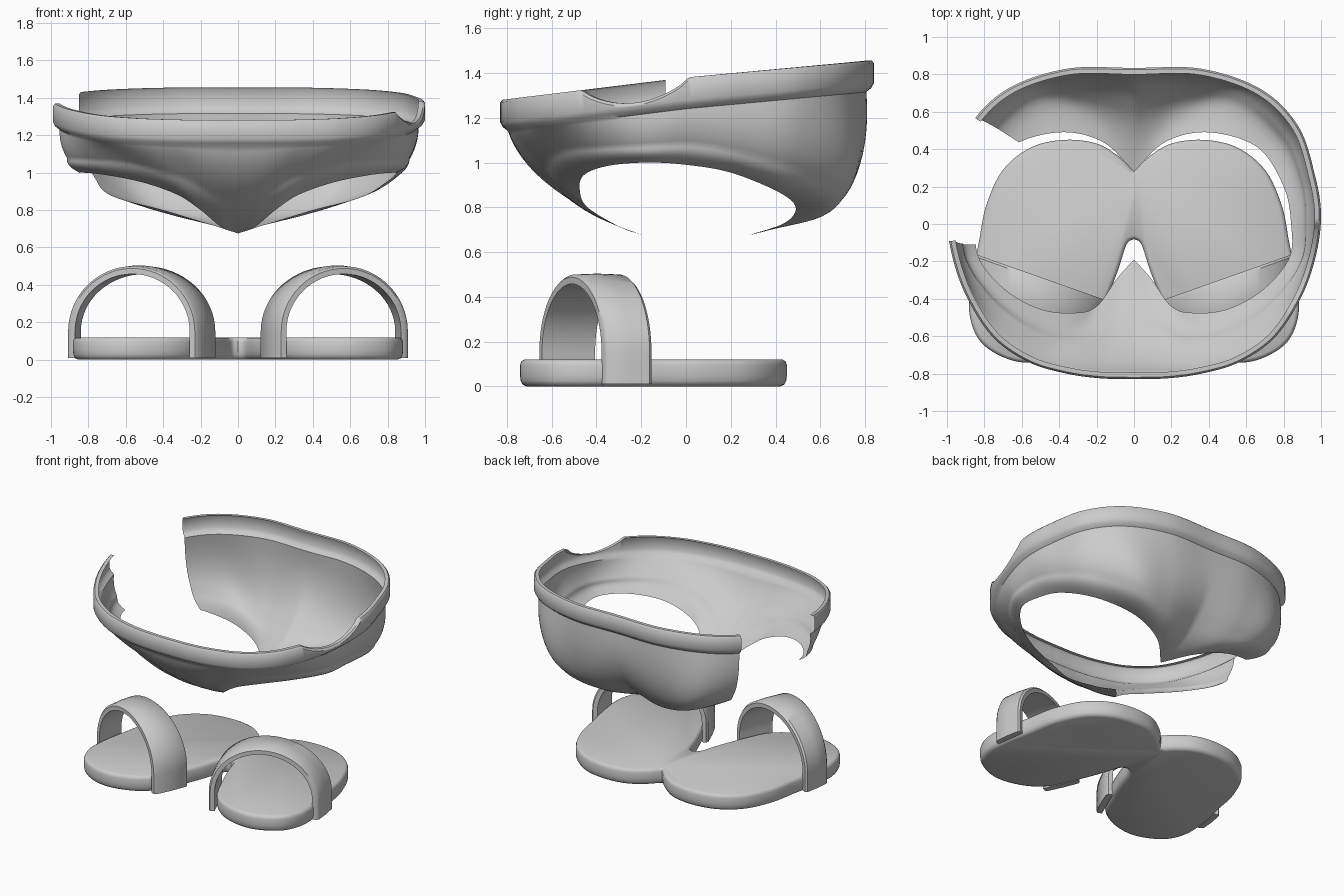
import bpy, bmesh, math
from mathutils import Vector

if "Cube" in bpy.data.objects:
    bpy.data.objects.remove(bpy.data.objects["Cube"])


def spline(pts, t):
    # Catmull-Rom through pts, one unit of t per point
    n = len(pts) - 1
    i = min(int(t), n - 1)
    f = t - i
    b, c = Vector(pts[i]), Vector(pts[i + 1])
    a = Vector(pts[i - 1]) if i > 0 else 2 * b - c
    d = Vector(pts[i + 2]) if i + 2 <= n else 2 * c - b
    return 0.5 * (2 * b + (c - a) * f + (2 * a - 5 * b + 4 * c - d) * f * f
                  + (3 * b - a - 3 * c + d) * f ** 3)


def finish(name, bm, angle=40):
    bmesh.ops.remove_doubles(bm, verts=bm.verts, dist=0.0005)
    bmesh.ops.recalc_face_normals(bm, faces=bm.faces)
    me = bpy.data.meshes.new(name)
    bm.to_mesh(me)
    bm.free()
    ob = bpy.data.objects.new(name, me)
    bpy.context.collection.objects.link(ob)
    bpy.ops.object.select_all(action='DESELECT')
    ob.select_set(True)
    bpy.context.view_layer.objects.active = ob
    bpy.ops.object.shade_smooth_by_angle(angle=math.radians(angle))
    return ob


def loft(bm, cols, closed=False):
    vs = [[bm.verts.new(p) for p in c] for c in cols]
    pairs = list(zip(vs, vs[1:])) + ([(vs[-1], vs[0])] if closed else [])
    for a, b in pairs:
        for j in range(len(a) - 1):
            bm.faces.new((a[j], b[j], b[j + 1], a[j + 1]))
    return vs


# Briefs: right half stations running from front centre to back centre
waist = [(0, -.83), (.18, -.825), (.36, -.80), (.56, -.74), (.75, -.61),
         (.89, -.40), (.97, -.18), (1, .04), (.97, .25), (.88, .52),
         (.68, .72), (.36, .83), (0, .835)]
middle = [(0, -.60, .89), (.14, -.63, .93), (.28, -.66, 1.0), (.44, -.64, 1.04),
          (.62, -.55, 1.08), (.79, -.39, 1.09), (.91, -.19, 1.10), (.935, .03, 1.11),
          (.915, .24, 1.08), (.82, .49, 1.02), (.58, .71, .92), (.3, .73, .88),
          (0, .70, .91)]
leg = [(0, -.19, .675), (.09, -.29, .71), (.2, -.44, .80), (.32, -.475, .88),
       (.5, -.455, .945), (.69, -.35, .985), (.83, -.18, 1.0), (.84, .0, .99),
       (.80, .2, .955), (.66, .41, .87), (.4, .49, .80), (.17, .44, .73),
       (0, .28, .675)]


def meridian(t, side):
    w = spline(waist, t)
    z = 1.38 + (0.12 if w.y < 0 else 0.09) * w.y
    out = Vector((w.x, w.y, 0)).normalized()
    top = Vector((w.x, w.y, z))
    # scoop in the waistband, right side only
    drop = 0
    if side > 0 and 4.7 < t < 6.85:
        drop = 0.085 * math.sin(math.pi * (t - 4.7) / 2.15) ** 0.7
    pts = []
    for off, dz in ((-.035, -drop), (-.01, -drop), (0, -drop - .012),
                    (0, -.10), (-.012, -.122)):
        pts.append(top + out * off + Vector((0, 0, dz)))
    a = top + out * -.035 + Vector((0, 0, -.14))
    m, e = spline(middle, t), spline(leg, t)
    for k in range(19):
        s = k / 18
        p = a * (2 * (s - .5) * (s - 1)) + m * (4 * s * (1 - s)) + e * (2 * s * (s - .5))
        if s > .62:   # raised leg hem
            p += out * .018 * math.sin(math.pi * (s - .62) / .38)
        pts.append(p)
    return [Vector((p.x * side, p.y, p.z)) for p in pts]


bm = bmesh.new()
N = 12
for side, t0, t1 in ((1, 0, 12), (-1, 0, 6.4), (-1, 9.2, 12)):
    n = max(2, round((t1 - t0) * N))
    loft(bm, [meridian(t0 + (t1 - t0) * i / n, side) for i in range(n + 1)])
finish("briefs", bm)

# Joined pair of soles: half outline mirrored, rounded rim
half = [(0, .28), (.08, .36), (.2, .43), (.37, .45), (.55, .41), (.7, .29),
        (.79, .1), (.83, -.1), (.87, -.3), (.88, -.48), (.82, -.63), (.68, -.72),
        (.53, -.74), (.36, -.69), (.24, -.59), (.16, -.43), (.09, -.26),
        (.04, -.11), (0, -.08)]
S = 6
right = [spline(half, i / S) for i in range((len(half) - 1) * S + 1)]
outline = right + [Vector((-p.x, p.y)) for p in reversed(right[1:-1])]
cols = []
for i, p in enumerate(outline):
    d = outline[(i + 1) % len(outline)] - outline[i - 1]
    nrm = Vector((-d.y, d.x)).normalized()
    cols.append([Vector((p.x - nrm.x * o, p.y - nrm.y * o, z)) for o, z in
                 ((.03, 0), (.012, .008), (.003, .025), (0, .05), (0, .095),
                  (.006, .112), (.02, .12))])
bm = bmesh.new()
vs = loft(bm, cols, closed=True)
for j in (0, -1):
    bm.faces.new([c[j] for c in vs])
finish("soles", bm, 50)

# Foot straps: slanted arches, front and back edges given by their two feet
front_feet = (Vector((.22, -.66)), Vector((.91, -.36)))
back_feet = (Vector((.115, -.42)), Vector((.88, -.15)))


def arch(feet, height, inset):
    c, u = (feet[0] + feet[1]) / 2, (feet[1] - feet[0]) / 2
    u = u * (1 - inset / u.length)
    path = [(-1, .01), (-1, .08)]
    for i in range(33):
        a = math.pi * (1 - i / 32)
        path.append((math.cos(a), .15 + (height - .15 - inset) * math.sin(a)))
    path += [(1, .08), (1, .01)]
    return [Vector((c.x + u.x * k, c.y + u.y * k, z)) for k, z in path]


for name, sx in (("right_strap", 1), ("left_strap", -1)):
    bm = bmesh.new()
    rings = []
    for f, inset in ((0, .012), (.06, 0), (.5, -.004), (.94, 0), (1, .012),
                     (1, .042), (.5, .042), (0, .042)):
        feet = [front_feet[k].lerp(back_feet[k], f) for k in (0, 1)]
        rings.append([Vector((p.x * sx, p.y, p.z)) for p in arch(feet, .5, inset)])
    vs = loft(bm, rings, closed=True)
    for j in (0, -1):
        bm.faces.new([r[j] for r in vs])
    finish(name, bm)
